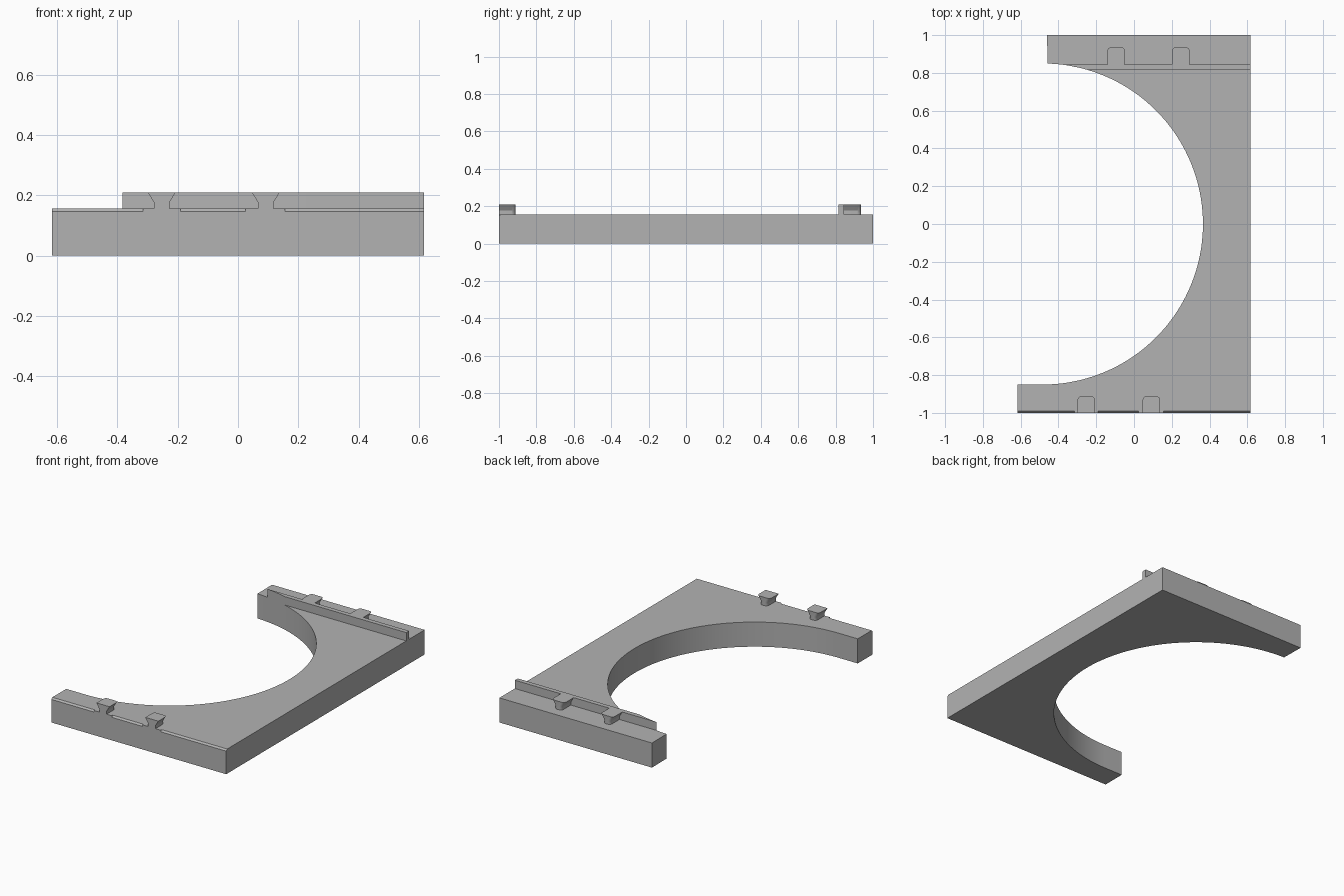
import bpy
import bmesh
from math import sin, cos, asin, pi

old = bpy.data.objects.get("Cube")
if old:
    bpy.data.objects.remove(old, do_unlink=True)

grey = bpy.data.materials.new("plain grey")
grey.use_nodes = True
colour = (0.45, 0.45, 0.45, 1)
grey.diffuse_color = colour
grey.node_tree.nodes["Principled BSDF"].inputs["Base Color"].default_value = colour

X_END = 0.617          # straight outer side
TOP, RAIL_TOP = 0.157, 0.21
ARC_X, ARC_R = -0.485, 0.85


def loft(name, rings):
    """Solid skinned through matching rings of points."""
    bm = bmesh.new()
    loops = [[bm.verts.new(p) for p in ring] for ring in rings]
    for a, b in zip(loops, loops[1:]):
        for i in range(len(a)):
            j = (i + 1) % len(a)
            bm.faces.new((a[i], a[j], b[j], b[i]))
    bm.faces.new(loops[0][::-1])
    bm.faces.new(loops[-1])
    bmesh.ops.recalc_face_normals(bm, faces=bm.faces)
    mesh = bpy.data.meshes.new(name)
    bm.to_mesh(mesh)
    bm.free()
    mesh.materials.append(grey)
    obj = bpy.data.objects.new(name, mesh)
    bpy.context.collection.objects.link(obj)
    return obj


def prism(name, outline, z0, z1):
    return loft(name, [[(x, y, z) for x, y in outline] for z in (z0, z1)])


def smooth(obj):
    bpy.ops.object.select_all(action="DESELECT")
    obj.select_set(True)
    bpy.context.view_layer.objects.active = obj
    bpy.ops.object.shade_smooth_by_angle(angle=pi / 6)


def arc(start, end, steps):
    angles = [start + (end - start) * i / steps for i in range(steps + 1)]
    return [(ARC_X + ARC_R * cos(a), ARC_R * sin(a)) for a in angles]


# Base plate with the large round cut-out and two unequal arms
plate = prism("base_plate",
              [(-X_END, -1), (X_END, -1), (X_END, 1), (-0.46, 1)]
              + arc(asin(0.9995), -pi / 2, 96) + [(-X_END, -ARC_R)], 0, TOP)

# Small chamfers along the front edge, interrupted at the dovetails
for i, (x0, x1) in enumerate([(-0.7, -0.315), (-0.19, 0.025), (0.155, 0.7)]):
    section = [(-1.02, TOP + 0.01), (-1.02, TOP - 0.03), (-0.98, TOP + 0.01)]
    cutter = loft(f"chamfer_cutter_{i + 1}",
                  [[(x, y, z) for y, z in section] for x in (x0, x1)])
    cutter.hide_render = True
    cutter.hide_set(True)
    cut = plate.modifiers.new("chamfer", "BOOLEAN")
    cut.object = cutter
    cut.solver = "EXACT"
    bpy.context.view_layer.objects.active = plate
    bpy.ops.object.modifier_apply(modifier=cut.name)
    bpy.data.objects.remove(cutter, do_unlink=True)
smooth(plate)

# Rail across the back, trimmed by the round cut-out
RAIL_FRONT, RAIL_BACK = 0.815, 0.844
rail = prism("back_rail",
             [(X_END, RAIL_FRONT), (X_END, RAIL_BACK)]
             + arc(pi / 2 - 0.12, asin(RAIL_FRONT / ARC_R), 8), TOP, RAIL_TOP)
smooth(rail)


# Dovetail pegs: narrow stem, flared head, rounded inner corners
def dovetail(name, x, y0, y1):
    r = 0.02
    turns = [pi / 2 * i / 5 for i in range(6)]
    rings = []
    for half, z in ((0.026, TOP), (0.026, 0.177), (0.046, RAIL_TOP)):
        right = [(half - r + r * cos(a), y1 - r + r * sin(a)) for a in turns]
        side = [(half, y0)] + right
        outline = side + [(-px, py) for px, py in reversed(side)]
        rings.append([(x + px, py, z) for px, py in outline])
    smooth(loft(name, rings))


for place, y0, y1, centres in (("front", -1, -0.912, (-0.253, 0.092)),
                               ("back", RAIL_BACK, 0.936, (-0.095, 0.248))):
    for side, x in zip(("right", "left"), centres):
        dovetail(f"{place}_{side}_dovetail", x, y0, y1)
